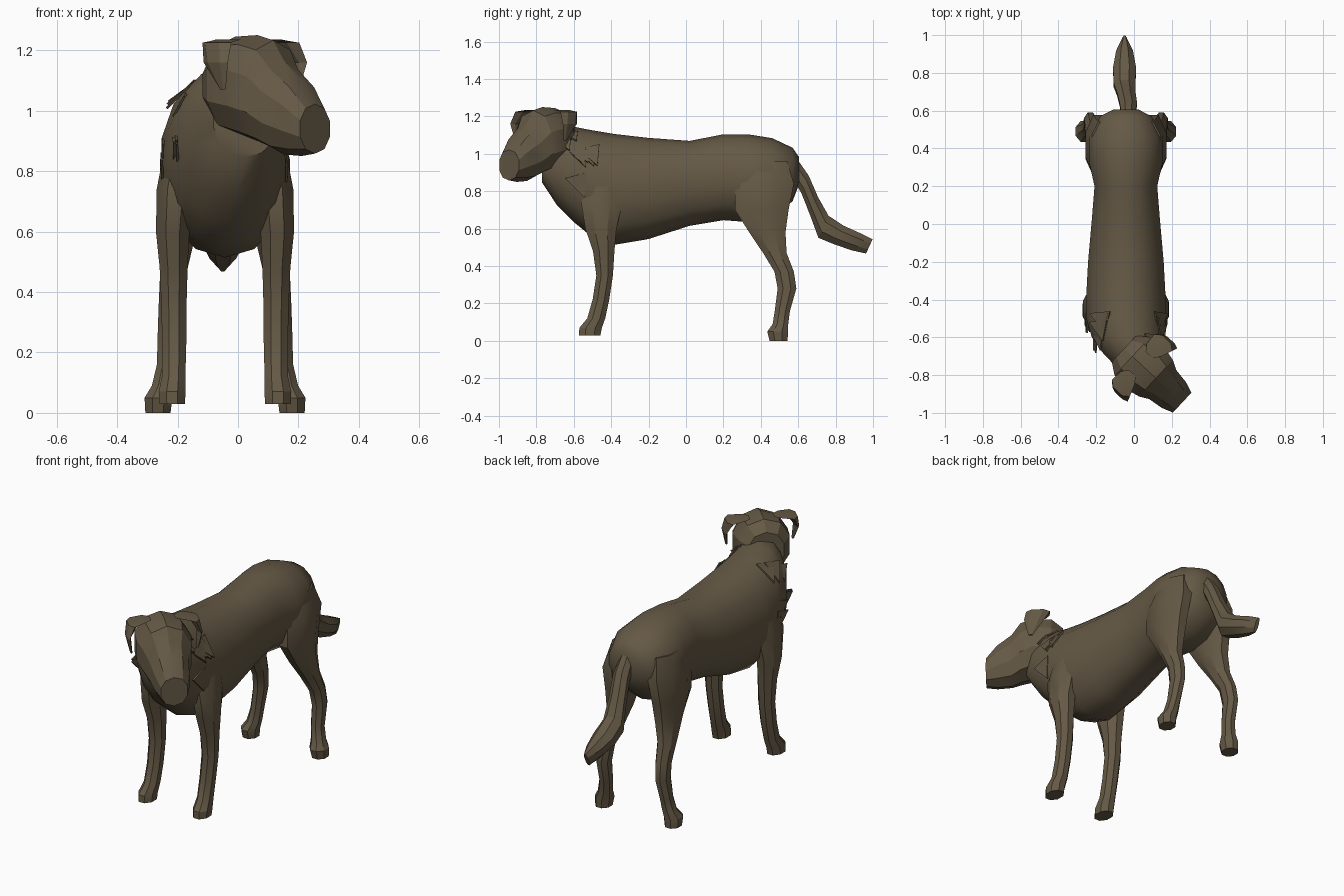
import bpy, bmesh, math, random
from mathutils import Vector, Matrix

if "Cube" in bpy.data.objects:
    bpy.data.objects.remove(bpy.data.objects["Cube"])

random.seed(4)
coat = bpy.data.materials.new("brown coat")
coat.diffuse_color = (0.13, 0.10, 0.06, 1)
coat.use_nodes = True
coat.node_tree.nodes["Principled BSDF"].inputs["Base Color"].default_value = coat.diffuse_color
MID = -0.043  # body centre line in x


def finish(name, bm, angle=35):
    bmesh.ops.recalc_face_normals(bm, faces=bm.faces[:])
    me = bpy.data.meshes.new(name)
    bm.to_mesh(me)
    bm.free()
    me.materials.append(coat)
    ob = bpy.data.objects.new(name, me)
    bpy.context.collection.objects.link(ob)
    bpy.ops.object.select_all(action='DESELECT')
    ob.select_set(True)
    bpy.context.view_layer.objects.active = ob
    bpy.ops.object.shade_smooth_by_angle(angle=math.radians(angle))
    return ob


def bulge(c, power):
    return math.copysign(abs(c) ** power, c)


def loft(name, sections, v_axis, sides=12, matrix=None, angle=35, power=1.0):
    """Skin rounded rings: each section is x, y, z, half width in x, half size along v_axis."""
    bm = bmesh.new()
    v_axis = Vector(v_axis)
    rings = []
    for x, y, z, a, b in sections:
        ring = []
        for i in range(sides):
            t = 2 * math.pi * (i + 0.5) / sides
            p = Vector((x + a * bulge(math.cos(t), power), y, z))
            ring.append(bm.verts.new(p + v_axis * (b * bulge(math.sin(t), power))))
        rings.append(ring)
    for r, s in zip(rings, rings[1:]):
        for i in range(sides):
            j = (i + 1) % sides
            bm.faces.new((r[i], r[j], s[j], s[i]))
    bm.faces.new(rings[0])
    bm.faces.new(rings[-1])
    if matrix:
        bm.transform(matrix)
    return finish(name, bm, angle)


# Torso and neck: y, top, bottom, half width, x shift
profile = [
    (0.605, 0.98, 0.84, 0.07, 0), (0.57, 1.03, 0.75, 0.14, 0),
    (0.46, 1.08, 0.66, 0.20, 0), (0.33, 1.10, 0.64, 0.20, 0),
    (0.20, 1.10, 0.65, 0.17, 0), (0.02, 1.065, 0.62, 0.185, 0),
    (-0.20, 1.08, 0.55, 0.205, 0), (-0.38, 1.10, 0.52, 0.215, 0),
    (-0.50, 1.12, 0.56, 0.215, 0), (-0.60, 1.14, 0.64, 0.195, 0.01),
    (-0.69, 1.15, 0.73, 0.16, 0.04), (-0.77, 1.10, 0.85, 0.11, 0.07),
]
POWER = 0.95
loft("torso", [(MID + dx, y, (t + b) / 2, w, (t - b) / 2)
               for y, t, b, w, dx in profile], (0, 0, 1.02), 14, power=POWER)

# Head, turned towards +x: forward distance, height, half width, half height
turn = Matrix.Translation((0.05, -0.755, 0)) @ Matrix.Rotation(math.radians(47), 4, 'Z')
skull = [
    (-0.14, 1.085, 0.10, 0.11), (-0.08, 1.085, 0.145, 0.16), (0.02, 1.075, 0.155, 0.175),
    (0.09, 1.055, 0.138, 0.178), (0.14, 1.01, 0.11, 0.155),
    (0.22, 0.975, 0.098, 0.125), (0.28, 0.94, 0.075, 0.082),
]
loft("head", [(0, -d, z, w, h) for d, z, w, h in skull], (0, 0, 1), 10, turn, 25, 0.93)

# Folded ears
for side, label in ((-1, "right"), (1, "left")):
    loft("ear_" + label, [
        (side * 0.10, 0.02, 1.235, 0.04, 0.05), (side * 0.165, 0.01, 1.225, 0.028, 0.065),
        (side * 0.192, -0.01, 1.16, 0.012, 0.055), (side * 0.178, -0.03, 1.07, 0.006, 0.012),
    ], (0, 1, 0), 6, turn, 20)

# Legs: sideways offset, y, z, half width, half depth
front_leg = [
    (0.14, -0.43, 0.90, 0.06, 0.10), (0.165, -0.45, 0.74, 0.066, 0.12),
    (0.173, -0.455, 0.60, 0.06, 0.09), (0.17, -0.44, 0.48, 0.05, 0.062),
    (0.169, -0.435, 0.35, 0.045, 0.048), (0.168, -0.455, 0.22, 0.043, 0.048),
    (0.17, -0.48, 0.12, 0.042, 0.052), (0.175, -0.51, 0.07, 0.048, 0.065),
    (0.175, -0.515, 0.03, 0.046, 0.062),
]
hind_leg = [
    (0.12, 0.43, 0.96, 0.065, 0.12), (0.145, 0.42, 0.84, 0.075, 0.17),
    (0.15, 0.405, 0.70, 0.07, 0.155), (0.155, 0.435, 0.58, 0.06, 0.105),
    (0.17, 0.475, 0.47, 0.048, 0.068), (0.182, 0.525, 0.37, 0.04, 0.056),
    (0.188, 0.54, 0.28, 0.037, 0.054), (0.193, 0.515, 0.16, 0.035, 0.044),
    (0.205, 0.505, 0.09, 0.04, 0.045), (0.22, 0.49, 0.05, 0.05, 0.06),
    (0.222, 0.495, 0.0, 0.045, 0.052),
]
for side, label in ((-1, "right"), (1, "left")):
    for part, rows in (("front_leg_", front_leg), ("hind_leg_", hind_leg)):
        loft(part + label, [(MID + side * x, y, z, a, b) for x, y, z, a, b in rows],
             (0, 1, 0), 8, None, 30)

# Hanging tail with a kicked-out tip
loft("tail", [
    (-0.03, 0.575, 0.93, 0.04, 0.05), (-0.03, 0.635, 0.84, 0.05, 0.053),
    (-0.04, 0.685, 0.72, 0.053, 0.056), (-0.05, 0.735, 0.61, 0.062, 0.07),
    (-0.05, 0.82, 0.565, 0.066, 0.06), (-0.05, 0.91, 0.53, 0.048, 0.055),
    (-0.05, 0.98, 0.505, 0.012, 0.045),
], (0, 0.42, 0.91), 8, None, 25)


# Ragged tufts of fur lying against the neck
def tufts(name, count, y_range, t_range, size):
    bm = bmesh.new()
    for side in (-1, 1):
        for _ in range(count):
            y = random.uniform(*y_range)
            k = next(i for i in range(len(profile) - 1) if profile[i + 1][0] <= y)
            p, q = profile[k], profile[k + 1]
            f = (p[0] - y) / (p[0] - q[0])
            top, bot, w, dx = [p[i] + (q[i] - p[i]) * f for i in range(1, 5)]
            h = (top - bot) / 2
            t = math.radians(random.uniform(*t_range))
            c = Vector((MID + dx + side * w * bulge(math.cos(t), POWER), y,
                        (top + bot) / 2 + h * bulge(math.sin(t), POWER)))
            out = Vector((side * math.cos(t) / w, 0, math.sin(t) / h)).normalized()
            back = Vector((0, 1, 0))
            down = Vector((side * out.z, 0, -abs(out.x)))
            s = size * random.uniform(0.7, 1.2)
            tri = [c - back * s * 0.6, c + back * s * 0.5 - down * s * 0.3,
                   c + down * s + back * s * 0.4]
            lower = [bm.verts.new(v - out * 0.004) for v in tri]
            upper = [bm.verts.new(v + out * 0.004) for v in tri]
            bm.faces.new(lower)
            bm.faces.new(upper)
            for i in range(3):
                j = (i + 1) % 3
                bm.faces.new((lower[i], lower[j], upper[j], upper[i]))
    finish(name, bm, 20)


tufts("neck_tufts", 9, (-0.66, -0.5), (-10, 75), 0.09)
